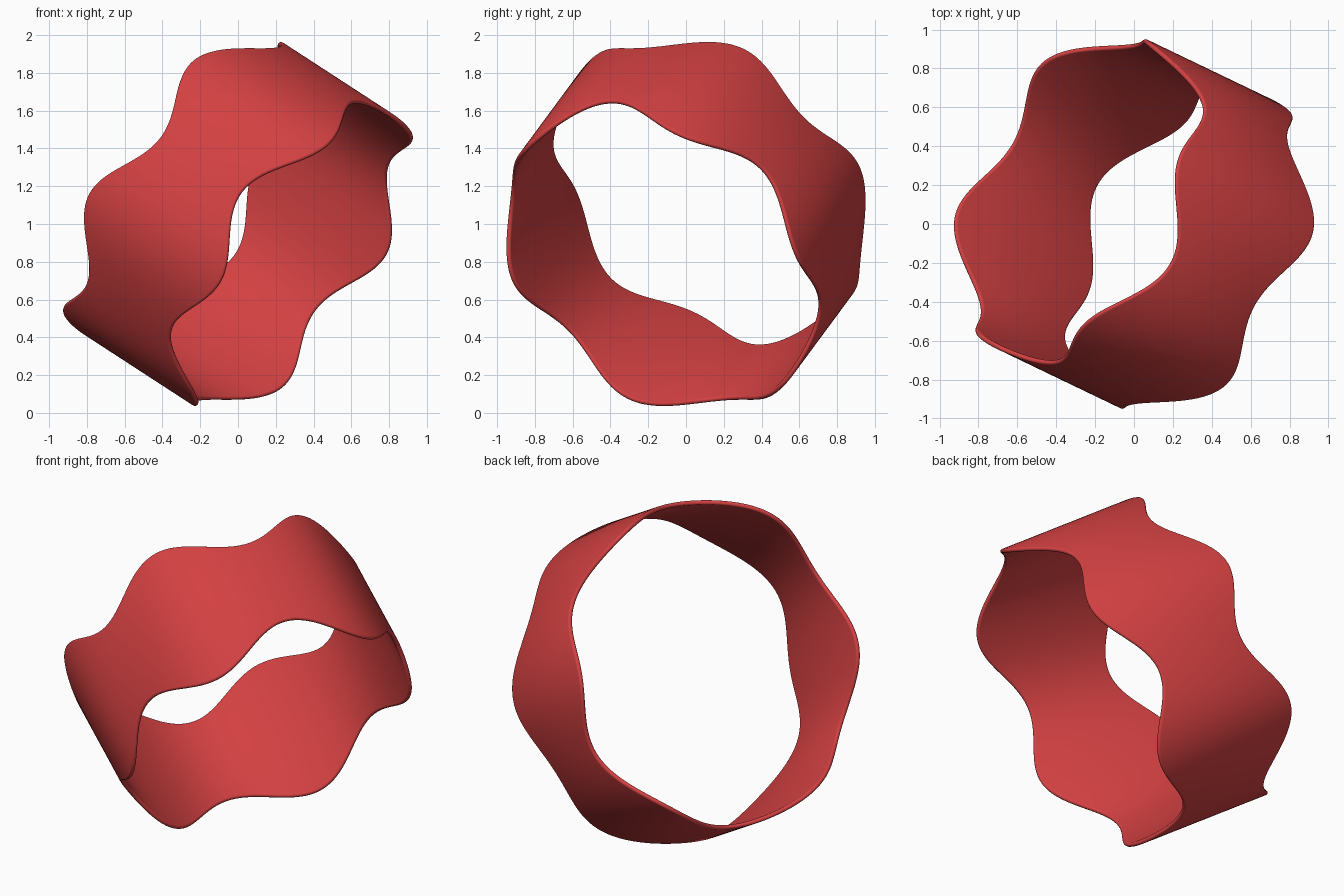
import bpy
import bmesh
from math import cos, sin, pi, radians, sqrt
from mathutils import Vector

cube = bpy.data.objects.get("Cube")
if cube:
    bpy.data.objects.remove(cube, do_unlink=True)

SEGMENTS = 288
WAVES = 6
WALL = 0.026
LONG_RADIUS, SHORT_RADIUS = 0.95, 0.88
HALF_WIDTH, WAVE_DEPTH, LEAN = 0.365, 0.085, 0.042

# Frame of the tilted band: axis plus two cross directions
axis = Vector((0.777, -0.373, -0.505)).normalized()
across = Vector((-axis.z, 0, axis.x)).normalized()
side = axis.cross(across)
centre = Vector((0, 0, 1))


def outer_radius(angle):
    a = angle - radians(28)
    return 1 / sqrt((cos(a) / LONG_RADIUS) ** 2 + (sin(a) / SHORT_RADIUS) ** 2)


def rim_heights(angle):
    half = HALF_WIDTH - WAVE_DEPTH * cos(WAVES * (angle - radians(20)))
    shift = LEAN * cos(angle + radians(18))
    return shift - half, shift + half


def wall_profile(angle):
    """Closed wall section: two straight faces joined by rounded rims."""
    r = WALL / 2
    mid = outer_radius(angle) - r
    low, high = rim_heights(angle)
    arc = [pi * i / 6 for i in range(7)]
    top = [(mid + r * cos(a), high - r + r * sin(a)) for a in arc]
    bottom = [(mid - r * cos(a), low + r - r * sin(a)) for a in arc]
    return top + bottom


# Wavy band
bm = bmesh.new()
rings = []
for i in range(SEGMENTS):
    angle = 2 * pi * i / SEGMENTS
    outward = across * cos(angle) + side * sin(angle)
    rings.append([bm.verts.new(centre + outward * r + axis * h)
                  for r, h in wall_profile(angle)])
for i, ring in enumerate(rings):
    following = rings[(i + 1) % SEGMENTS]
    for j in range(len(ring)):
        k = (j + 1) % len(ring)
        bm.faces.new((ring[j], following[j], following[k], ring[k]))
bmesh.ops.recalc_face_normals(bm, faces=bm.faces)

mesh = bpy.data.meshes.new("wavy_band")
bm.to_mesh(mesh)
bm.free()
band = bpy.data.objects.new("wavy_band", mesh)
bpy.context.collection.objects.link(band)

# Colour
red = bpy.data.materials.new("red")
red.use_nodes = True
colour = (0.65, 0.052, 0.054, 1)
red.diffuse_color = colour
red.node_tree.nodes["Principled BSDF"].inputs["Base Color"].default_value = colour
mesh.materials.append(red)

# Smooth shading
bpy.ops.object.select_all(action="DESELECT")
band.select_set(True)
bpy.context.view_layer.objects.active = band
bpy.ops.object.shade_smooth_by_angle(angle=radians(40))
